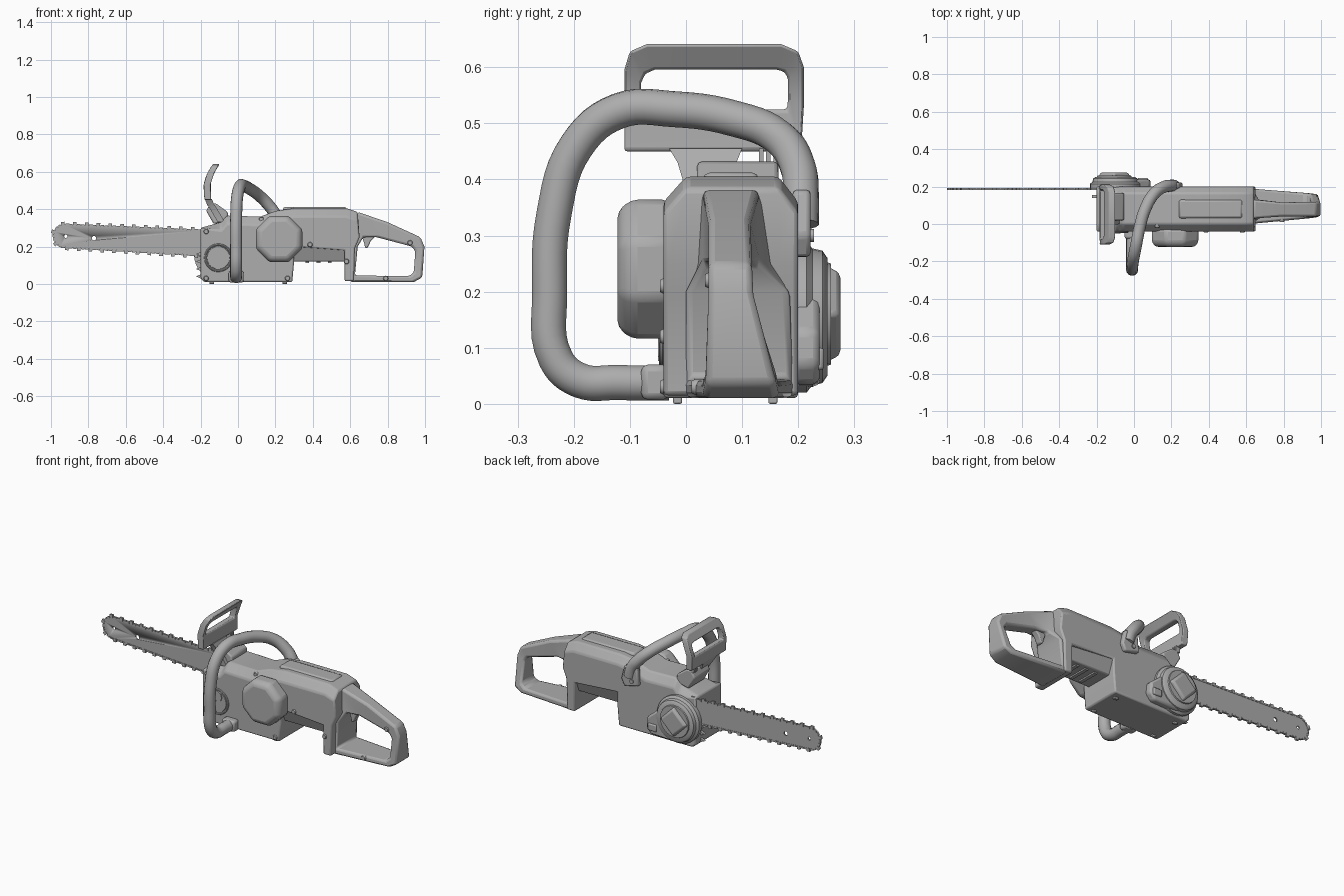
import bpy, bmesh, math
from mathutils import Matrix, Vector

cube = bpy.data.objects.get("Cube")
if cube:
    bpy.data.objects.remove(cube, do_unlink=True)

grey = bpy.data.materials.new("plain grey")
grey.use_nodes = True
grey.diffuse_color = (0.42, 0.42, 0.42, 1)
grey.node_tree.nodes["Principled BSDF"].inputs["Base Color"].default_value = grey.diffuse_color


def finish(obj, angle=35):
    obj.data.materials.clear()
    obj.data.materials.append(grey)
    bpy.ops.object.select_all(action='DESELECT')
    obj.select_set(True)
    bpy.context.view_layer.objects.active = obj
    bpy.ops.object.shade_smooth_by_angle(angle=math.radians(angle))
    return obj


def to_object(name, bm, bevel=0, segments=2):
    bmesh.ops.recalc_face_normals(bm, faces=bm.faces)
    mesh = bpy.data.meshes.new(name)
    bm.to_mesh(mesh)
    bm.free()
    obj = bpy.data.objects.new(name, mesh)
    bpy.context.collection.objects.link(obj)
    if bevel:
        mod = obj.modifiers.new("rounded edges", 'BEVEL')
        mod.width, mod.segments = bevel, segments
        mod.limit_method = 'ANGLE'
        mod.angle_limit = math.radians(30)
    return finish(obj)


def loft(name, rings, bevel=0, closed=False):
    """Skin matching rings; closed joins the last ring to the first."""
    bm = bmesh.new()
    loops = [[bm.verts.new(p) for p in ring] for ring in rings]
    n = len(loops[0])
    pairs = list(zip(loops, loops[1:]))
    if closed:
        pairs.append((loops[-1], loops[0]))
    else:
        bm.faces.new(loops[0])
        bm.faces.new(loops[-1])
    for a, b in pairs:
        for i in range(n):
            j = (i + 1) % n
            bm.faces.new((a[i], a[j], b[j], b[i]))
    return to_object(name, bm, bevel)


def prism(name, outline, y0, y1, bevel=0):
    return loft(name, [[(x, y, z) for x, z in outline] for y in (y0, y1)], bevel)


def disc(name, x, z, steps, sides=32, bevel=0, phase=0.0):
    """Turned part on a y axis; steps are (y, radius)."""
    angles = [math.tau * i / sides + phase for i in range(sides)]
    return loft(name, [[(x + r * math.cos(a), y, z + r * math.sin(a)) for a in angles]
                       for y, r in steps], bevel)


def box(name, x0, x1, y0, y1, z0, z1, bevel=0):
    return prism(name, [(x0, z0), (x1, z0), (x1, z1), (x0, z1)], y0, y1, bevel)


# Main housing, with sloping shoulders along the top
side = [(-.2, .03), (-.18, .01), (.29, .01), (.3, .12), (.3, .2), (.57, .18),
        (.57, .015), (.62, .015), (.625, .19), (.65, .25), (.64, .385), (.58, .405),
        (.3, .405), (.2, .39), (.12, .36), (-.06, .365), (-.09, .33), (-.2, .3)]
loft("main_housing", [[(x, y, z - drop if z > .3 else z) for x, z in side]
                      for y, drop in ((-.04, .045), (0, 0), (.165, 0), (.2, .045))], .008)
box("top_ridge", .24, .58, .03, .13, .38, .412, .012)
loft("battery", [[(.29, y0, z), (.58, y0, z), (.58, y1, z), (.29, y1, z)]
                 for z, y0, y1 in ((.12, .0, .16), (.21, -.035, .195))], .006)
for i in range(3):
    box(f"battery_rib_{i + 1}", .36 + .06 * i, .38 + .06 * i, .02, .14, .112, .13)

# Motor end cap
disc("motor_cap", .22, .24, [(-.03, .134), (-.098, .134), (-.122, .112)], 8, .012, math.pi / 8)

# Rear handle loop: outer x, z, inner x, z, side limits
loop = [(.60, .01, .625, .045, .0, .19), (.94, .01, .915, .042, .03, .165),
        (.985, .035, .94, .062, .035, .16), (.997, .2, .948, .175, .04, .12),
        (.975, .25, .93, .2, .04, .118), (.8, .33, .74, .25, .04, .115),
        (.64, .385, .67, .25, .03, .13), (.60, .2, .64, .2, .0, .185)]
loft("rear_handle", [[(ox, y0, oz), (ox, y1, oz), (ix, y1, iz), (ix, y0, iz)]
                     for ox, oz, ix, iz, y0, y1 in loop], .014, closed=True)
prism("trigger", [(.66, .26), (.74, .26), (.71, .23), (.695, .195), (.68, .19), (.675, .215)],
      .06, .1, .006)

# Front tube handle
path = [(-.01, -.03, .037), (-.01, -.12, .038), (-.01, -.19, .042), (-.01, -.232, .08),
        (-.01, -.243, .2), (-.01, -.235, .34), (-.005, -.195, .46), (.01, -.12, .522),
        (.03, -.02, .525), (.06, .08, .51), (.11, .165, .475), (.165, .2, .42),
        (.2, .205, .37), (.215, .205, .32)]
curve = bpy.data.curves.new("front_handle", 'CURVE')
curve.dimensions = '3D'
curve.bevel_depth, curve.bevel_resolution = .032, 5
curve.resolution_u, curve.use_fill_caps = 6, True
spline = curve.splines.new('BEZIER')
spline.bezier_points.add(len(path) - 1)
for point, co in zip(spline.bezier_points, path):
    point.co = co
    point.handle_left_type = point.handle_right_type = 'AUTO'
tube = bpy.data.objects.new("front_handle", curve)
bpy.context.collection.objects.link(tube)
bpy.context.view_layer.objects.active = tube
tube.select_set(True)
for other in bpy.context.selected_objects:
    other.select_set(other == tube)
bpy.ops.object.convert(target='MESH')
finish(bpy.context.view_layer.objects.active)
box("handle_foot", -.05, .03, -.08, -.03, .007, .07, .012)
prism("handle_mount", [(.15, .28), (.24, .26), (.26, .3), (.24, .38), (.16, .39)], .19, .222, .008)


# Hand guard: window frame leaning along a curve
def lean(z):
    return -.168 + 2.6 * (z - .5) ** 2


frame = [(-.11, .45, -.08, .525), (.205, .45, .18, .525), (.21, .53, .182, .545),
         (.21, .6, .182, .58), (.2, .628, .175, .592), (.17, .641, .16, .596),
         (-.07, .641, -.055, .596), (-.1, .628, -.073, .588), (-.11, .595, -.08, .572),
         (-.11, .53, -.081, .545)]
loft("hand_guard", [[(lean(oz) - .018, oy, oz), (lean(oz) + .018, oy, oz),
                     (lean(iz) + .018, iy, iz), (lean(iz) - .018, iy, iz)]
                    for oy, oz, iy, iz in frame], .005, closed=True)
loft("guard_neck", [[(x - .018, y0, z), (x + .02, y0, z), (x + .02, y1, z), (x - .018, y1, z)]
                    for x, z, y0, y1 in ((-.16, .455, -.03, .1), (-.15, .43, -.015, .09),
                                         (-.125, .39, -.003, .085), (-.09, .33, 0, .085))])
prism("guard_bracket", [(-.17, .39), (-.15, .43), (-.12, .432), (-.055, .385), (-.05, .34),
                        (-.13, .32)], .02, .165, .008)
for i in range(3):
    box(f"guard_rib_{i + 1}", -.165, -.14, .13 + i * .013, .138 + i * .013, .42, .455)

# Guide bar with through holes
cx, cz, mid = -.925, .257, .187
outline = [(-.18, .285)]
for i in range(17):
    a = math.radians(92 + 11 * i)
    outline.append((cx + .06 * math.cos(a), cz + .06 * math.sin(a)))
outline.append((-.18, .152))
bar = prism("guide_bar", outline, mid - .004, mid + .004)
for x, z, r in ((-.77, .245, .012), (-.92, .255, .009)):
    cutter = disc("hole_cutter", x, z, [(mid - .03, r), (mid + .03, r)], 16)
    cutter.hide_render = True
    mod = bar.modifiers.new("hole", 'BOOLEAN')
    mod.operation, mod.object = 'DIFFERENCE', cutter
    bpy.context.view_layer.objects.active = bar
    bpy.ops.object.modifier_apply(modifier=mod.name)
    bpy.data.objects.remove(cutter, do_unlink=True)

# Chain: links and cutters stepped along the bar edge
bm = bmesh.new()
step, carry, count = .021, 0.0, 0
for (x0, z0), (x1, z1) in zip(outline, outline[1:]):
    seg = Vector((x1 - x0, 0, z1 - z0))
    tangent = seg.normalized()
    normal = Vector((tangent.z, 0, -tangent.x))
    turn = Matrix((tangent, (0, 1, 0), normal)).transposed().to_4x4()
    while carry < seg.length:
        tall = .019 if count % 3 == 0 else .009
        centre = Vector((x0, mid, z0)) + tangent * carry + normal * (tall / 2 - .003)
        size = Matrix.Diagonal((.019, .012, tall, 1))
        bmesh.ops.create_cube(bm, size=1, matrix=Matrix.Translation(centre) @ turn @ size)
        carry += step
        count += 1
    carry -= seg.length
to_object("chain", bm)

# Drive cover and tightening knob on the left
disc("drive_cover", -.1, .155, [(.19, .135), (.215, .135), (.225, .122), (.243, .118), (.252, .105)])
prism("cover_tail", [(-.1, .03), (.06, .035), (.09, .07), (.085, .13), (.0, .2), (-.1, .2)],
      .19, .238, .012)
box("cover_slot_rim", .02, .075, .23, .246, .06, .1, .006)
disc("knob_base", -.105, .16, [(.245, .095), (.258, .09)], 24)
disc("tightening_knob", -.105, .16, [(.25, .09), (.275, .076)], 4, .008)

# Round badge and swirl on the right
disc("side_disc", -.105, .14, [(-.03, .064), (-.045, .06)])
bpy.ops.mesh.primitive_torus_add(location=(-.105, -.042, .14), rotation=(math.pi / 2, 0, 0),
                                 major_radius=.07, minor_radius=.006,
                                 major_segments=32, minor_segments=8)
bpy.context.object.name = "side_disc_rim"
finish(bpy.context.object)
for sign in (1, -1):
    arc = [math.radians(-90 + 15 * i) for i in range(13)]
    pts = [(r * math.cos(a), r * math.sin(a) + .03) for r, order in ((.034, arc), (.026, arc[::-1]))
           for a in order]
    prism(f"swirl_{'upper' if sign > 0 else 'lower'}",
          [(-.105 + sign * x, .14 + sign * z) for x, z in pts], -.05, -.04)

# Nose bumper spikes
for i in range(4):
    z = .04 + i * .04
    prism(f"spike_{i + 1}", [(-.19, z - .015), (-.225, z), (-.19, z + .015)], .14, .155)

# Screws, as x, z and depth
screws = [(.59, .36, -.012), (.92, .22, .034), (.58, .12, -.046), (.79, .03, .01), (.385, .21, -.046),
          (.125, .345, -.02), (-.17, .28, -.046), (-.17, .03, -.046), (.265, .03, -.046)]
for i, (x, z, y) in enumerate(screws):
    disc(f"screw_{i + 1}", x, z, [(y, .011), (y + .006, .014), (y + .03, .014)], 12)
for i, (x, z) in enumerate(((.19, .3), (.22, .345))):
    disc(f"mount_screw_{i + 1}", x, z, [(.2, .012), (.228, .012)], 12)

# Small feet under the housing
for i, (x, y) in enumerate(((-.14, -.015), (.25, -.015), (-.14, .155), (.25, .155))):
    box(f"foot_{i + 1}", x - .012, x + .012, y - .008, y + .008, 0, .02, .003)
